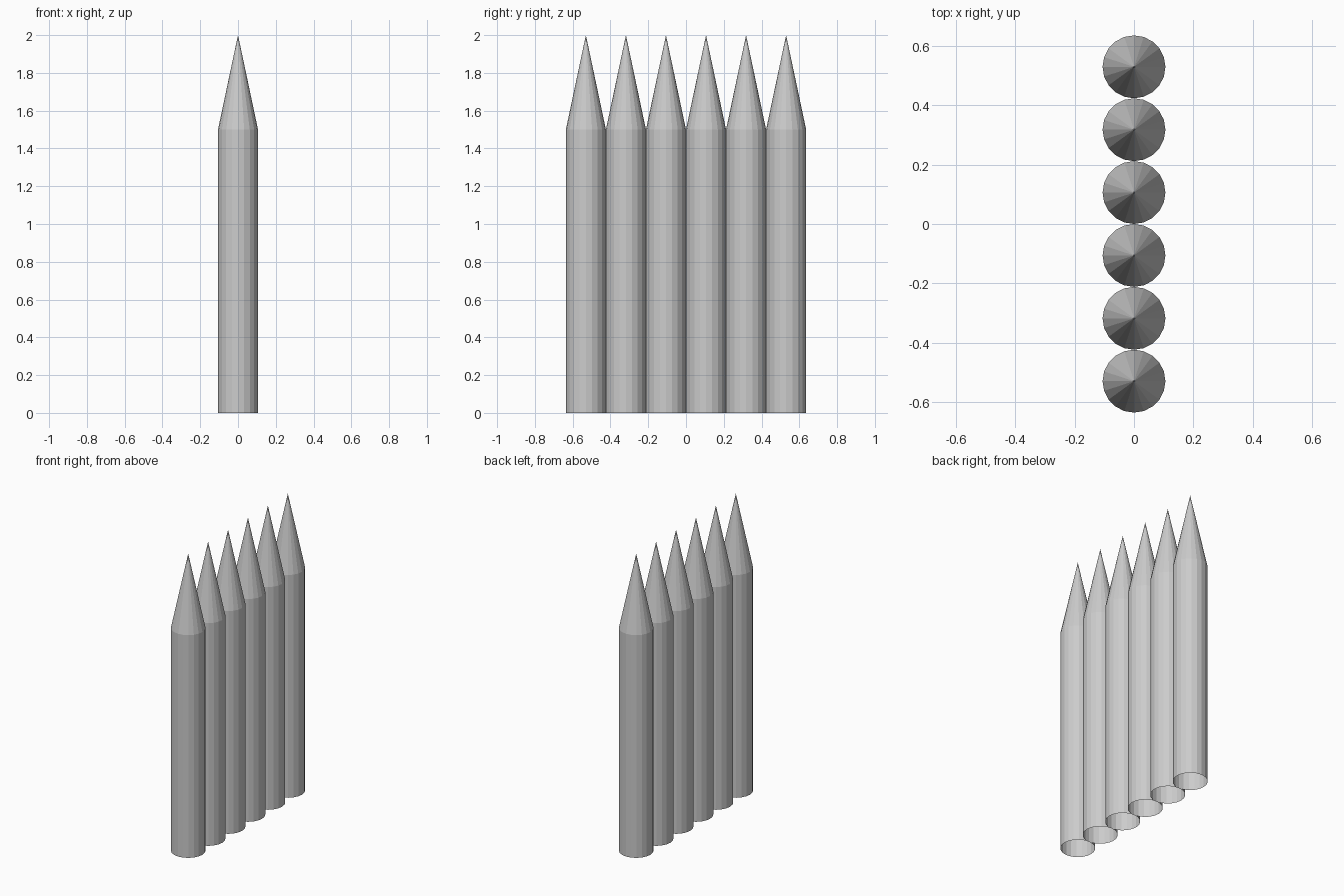
import bpy
import bmesh
from math import cos, sin, tau

STAKES = 6
SIDES = 20
RADIUS = 0.106
SHOULDER = 1.5
TIP = 2.0

cube = bpy.data.objects.get("Cube")
if cube:
    bpy.data.objects.remove(cube, do_unlink=True)

# Plain grey for every stake
grey = bpy.data.materials.new("plain_grey")
grey.use_nodes = True
colour = (0.6, 0.6, 0.6, 1)
grey.diffuse_color = colour
grey.node_tree.nodes["Principled BSDF"].inputs["Base Color"].default_value = colour


def stake_mesh():
    """Open-bottomed faceted post with a pointed top."""
    bm = bmesh.new()
    rings = [[bm.verts.new((RADIUS * cos(tau * i / SIDES), RADIUS * sin(tau * i / SIDES), z))
              for i in range(SIDES)] for z in (0, SHOULDER)]
    tip = bm.verts.new((0, 0, TIP))
    low, high = rings
    for i in range(SIDES):
        j = (i + 1) % SIDES
        bm.faces.new((low[i], low[j], high[j], high[i]))
        bm.faces.new((high[i], high[j], tip))
    mesh = bpy.data.meshes.new("stake")
    bm.to_mesh(mesh)
    bm.free()
    mesh.materials.append(grey)
    return mesh


# Row of touching stakes from front to back
mesh = stake_mesh()
for n in range(STAKES):
    stake = bpy.data.objects.new(f"stake_{n + 1}", mesh)
    stake.location.y = (n - (STAKES - 1) / 2) * 2 * RADIUS
    bpy.context.collection.objects.link(stake)
